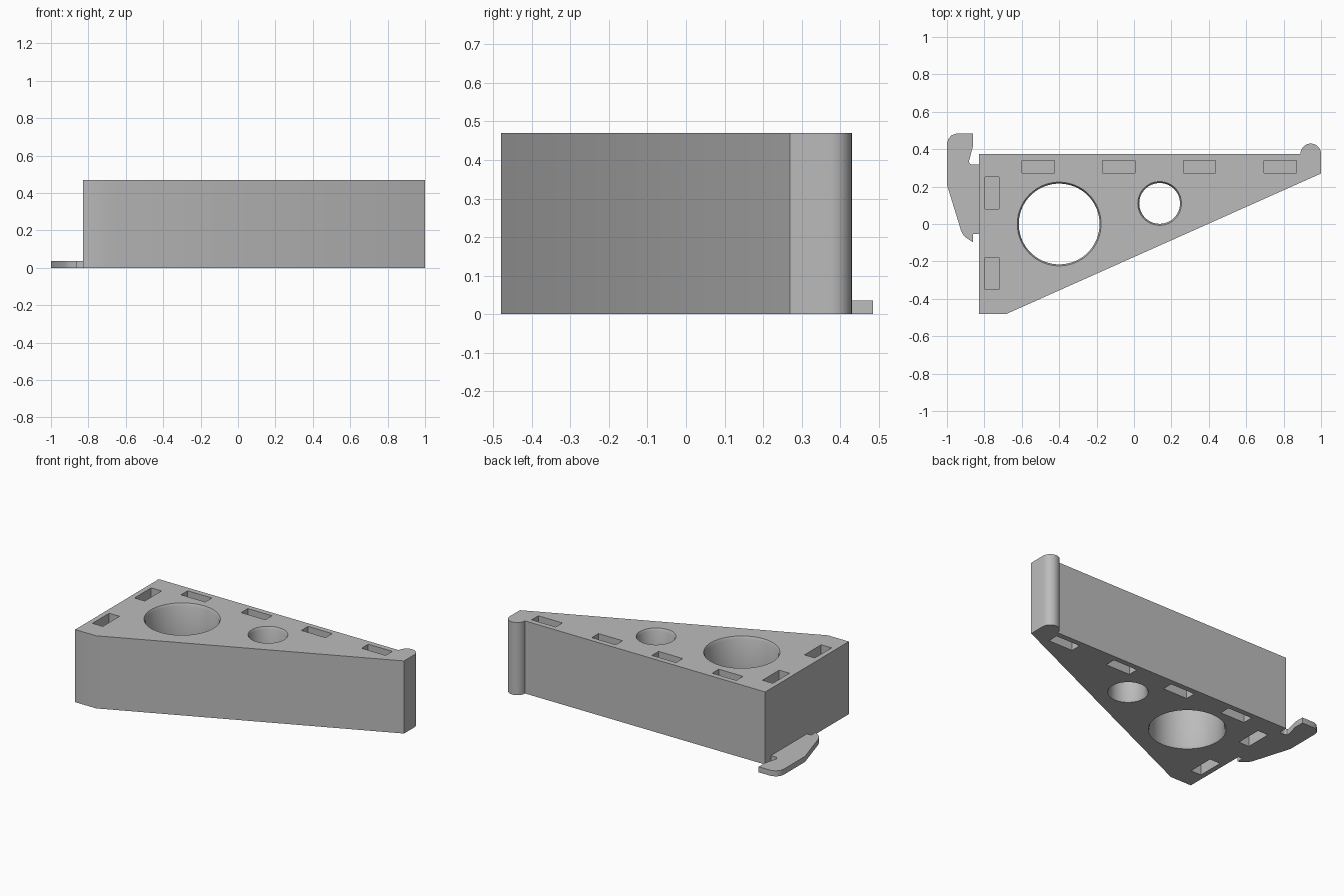
import bpy, bmesh, math

cube = bpy.data.objects.get("Cube")
if cube:
    bpy.data.objects.remove(cube, do_unlink=True)

HEIGHT = 0.47
SLOT_DEPTH = 0.1

grey = bpy.data.materials.new("mid_grey")
grey.use_nodes = True
grey.diffuse_color = (0.5, 0.5, 0.5, 1)
grey.node_tree.nodes["Principled BSDF"].inputs["Base Color"].default_value = (0.5, 0.5, 0.5, 1)


def finish(name, bm):
    bmesh.ops.recalc_face_normals(bm, faces=bm.faces)
    mesh = bpy.data.meshes.new(name)
    bm.to_mesh(mesh)
    bm.free()
    mesh.materials.append(grey)
    obj = bpy.data.objects.new(name, mesh)
    bpy.context.collection.objects.link(obj)
    return obj


def add_prism(bm, outline, z0, z1):
    face = bm.faces.new([bm.verts.new((x, y, z0)) for x, y in outline])
    top = bmesh.ops.extrude_face_region(bm, geom=[face])["geom"]
    verts = [v for v in top if isinstance(v, bmesh.types.BMVert)]
    bmesh.ops.translate(bm, vec=(0, 0, z1 - z0), verts=verts)


def add_box(bm, x, y, w, d, z0, z1):
    add_prism(bm, [(x - w / 2, y - d / 2), (x + w / 2, y - d / 2),
                   (x + w / 2, y + d / 2), (x - w / 2, y + d / 2)], z0, z1)


def add_bore(bm, x, y, r, rim, depth, n=64):
    # Lathed stack of rings: flared at both ends, straight through the middle
    levels = [(-0.1, r + rim), (0, r + rim), (depth, r), (HEIGHT - depth, r),
              (HEIGHT, r + rim), (HEIGHT + 0.1, r + rim)]
    rings = [[bm.verts.new((x + q * math.cos(math.tau * i / n),
                            y + q * math.sin(math.tau * i / n), z)) for i in range(n)]
             for z, q in levels]
    for a, b in zip(rings, rings[1:]):
        for i in range(n):
            j = (i + 1) % n
            bm.faces.new((a[i], a[j], b[j], b[i]))
    bm.faces.new(rings[0])
    bm.faces.new(rings[-1])


# Wedge body with a rounded bead at the back of its narrow end
bead = [(0.945 + 0.055 * math.cos(math.pi * i / 20),
         0.375 + 0.055 * math.sin(math.pi * i / 20)) for i in range(20)]
bm = bmesh.new()
add_prism(bm, [(-0.83, -0.48), (-0.68, -0.48), (1, 0.27)] + bead
          + [(0.89, 0.385), (0.89, 0.375), (-0.83, 0.375)], 0, HEIGHT)
body = finish("wedge_body", bm)

# Two through holes with bevelled rims
bores = bmesh.new()
add_bore(bores, -0.4, 0, 0.216, 0.008, 0.015)
add_bore(bores, 0.137, 0.11, 0.109, 0.008, 0.015)

# Blind slots in the top and bottom faces
slots = bmesh.new()
for z0, z1 in ((-0.1, SLOT_DEPTH), (HEIGHT - SLOT_DEPTH, HEIGHT + 0.1)):
    for i in range(4):
        add_box(slots, -0.512 + 0.431 * i, 0.306, 0.173, 0.068, z0, z1)
    for y in (0.165, -0.265):
        add_box(slots, -0.76, y, 0.074, 0.171, z0, z1)

for name, cut in (("bore_cutter", bores), ("slot_cutter", slots)):
    cutter = finish(name, cut)
    cutter.hide_render = True
    mod = body.modifiers.new(name, "BOOLEAN")
    mod.operation = "DIFFERENCE"
    mod.solver = "EXACT"
    mod.object = cutter
    bpy.context.view_layer.objects.active = body
    bpy.ops.object.modifier_apply(modifier=name)
    bpy.data.objects.remove(cutter, do_unlink=True)

# Thin hooked clip on the wide end
bm = bmesh.new()
add_prism(bm, [(-0.86, 0.485), (-0.945, 0.485), (-0.975, 0.475), (-0.993, 0.455), (-1, 0.43),
               (-1, 0.21), (-0.925, -0.035), (-0.912, -0.06), (-0.893, -0.077),
               (-0.86, -0.098), (-0.86, -0.053), (-0.83, -0.053), (-0.83, 0.317),
               (-0.868, 0.317), (-0.88, 0.325), (-0.882, 0.337), (-0.86, 0.42)], 0, 0.036)
clip = finish("hook_clip", bm)

for obj in (body, clip):
    bpy.ops.object.select_all(action="DESELECT")
    obj.select_set(True)
    bpy.context.view_layer.objects.active = obj
    bpy.ops.object.shade_smooth_by_angle(angle=math.radians(30))
